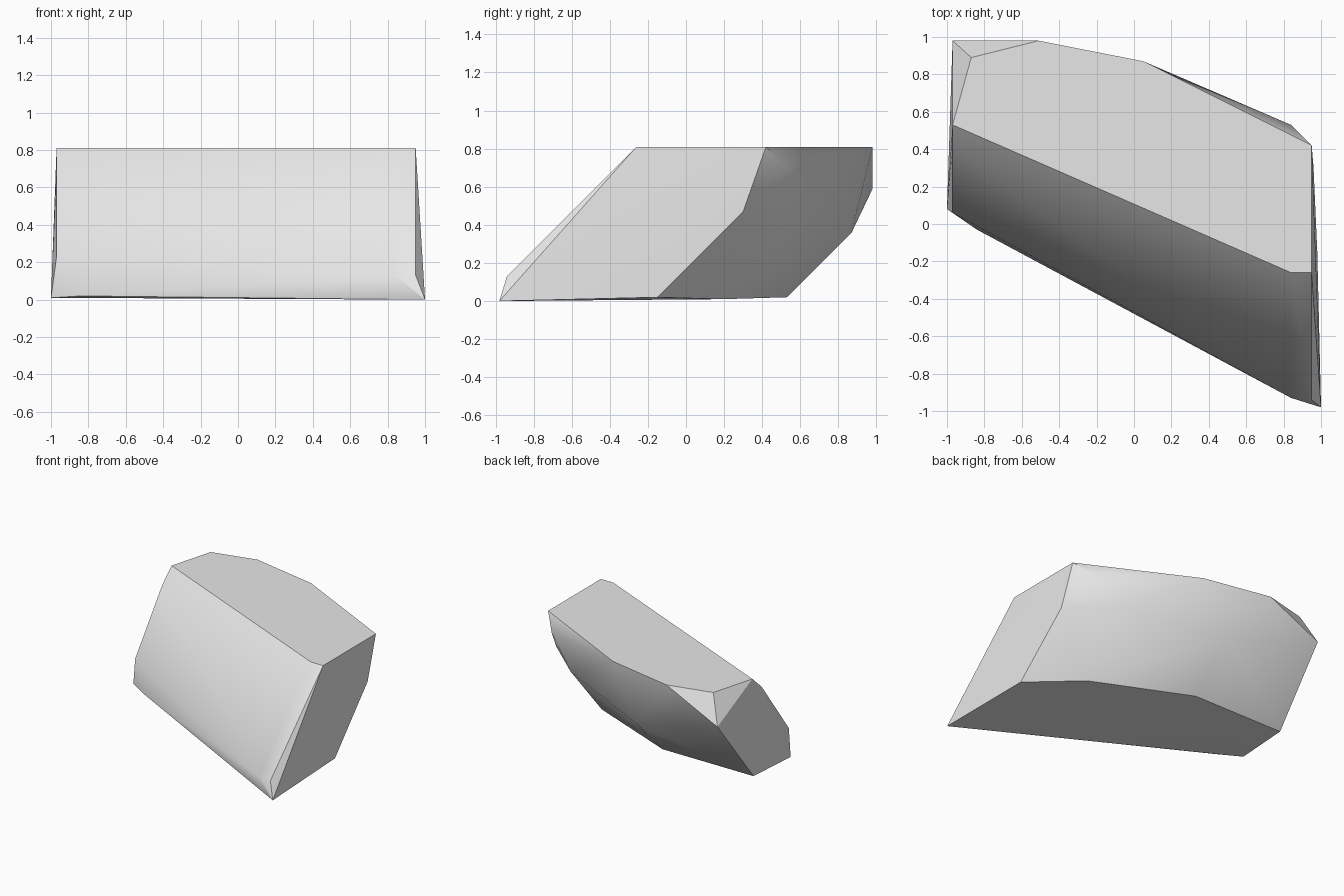
import bpy, bmesh, math

cube = bpy.data.objects.get("Cube")
if cube:
    bpy.data.objects.remove(cube, do_unlink=True)

# One plain stone colour
stone = bpy.data.materials.new("stone_grey")
stone.use_nodes = True
grey = (0.8, 0.8, 0.8, 1)
stone.diffuse_color = grey
stone.node_tree.nodes["Principled BSDF"].inputs["Base Color"].default_value = grey

# Corners of the flat top, the leaning sides and the flat base
top = 0.81
top_corners = [(-.97, .53, top), (-.87, .89, top), (-.51, .98, top), (.05, .87, top),
               (.95, .42, top), (.95, -.26, top), (.84, -.26, top)]
side_corners = [(-.97, .98, .59), (.84, .53, .70), (.96, .30, .47), (.62, .60, .47),
                (-.16, .87, .36), (-.97, .41, .70), (-.97, .06, .23),
                (.95, -.94, .13), (.84, -.93, .13)]
base_corners = [(1, -.98, 0), (.98, -.15, .02), (.62, .20, .01), (-.16, .53, .02),
                (-.98, .53, .02), (-1, .08, .01), (-.84, -.03, .02)]

# Wrap the corners into one faceted block and merge coplanar faces
bm = bmesh.new()
for corner in top_corners + side_corners + base_corners:
    bm.verts.new(corner)
hull = bmesh.ops.convex_hull(bm, input=bm.verts[:])
loose = [v for v in bm.verts if not v.link_faces]
bmesh.ops.delete(bm, geom=loose, context="VERTS")
bmesh.ops.dissolve_limit(bm, angle_limit=math.radians(1), verts=bm.verts[:], edges=bm.edges[:])
bmesh.ops.recalc_face_normals(bm, faces=bm.faces[:])
mesh = bpy.data.meshes.new("rock")
bm.to_mesh(mesh)
bm.free()
mesh.materials.append(stone)

rock = bpy.data.objects.new("rock", mesh)
bpy.context.collection.objects.link(rock)

# Soft rounded sides with crisp rims
bpy.ops.object.select_all(action="DESELECT")
rock.select_set(True)
bpy.context.view_layer.objects.active = rock
bpy.ops.object.shade_smooth_by_angle(angle=math.radians(30))
